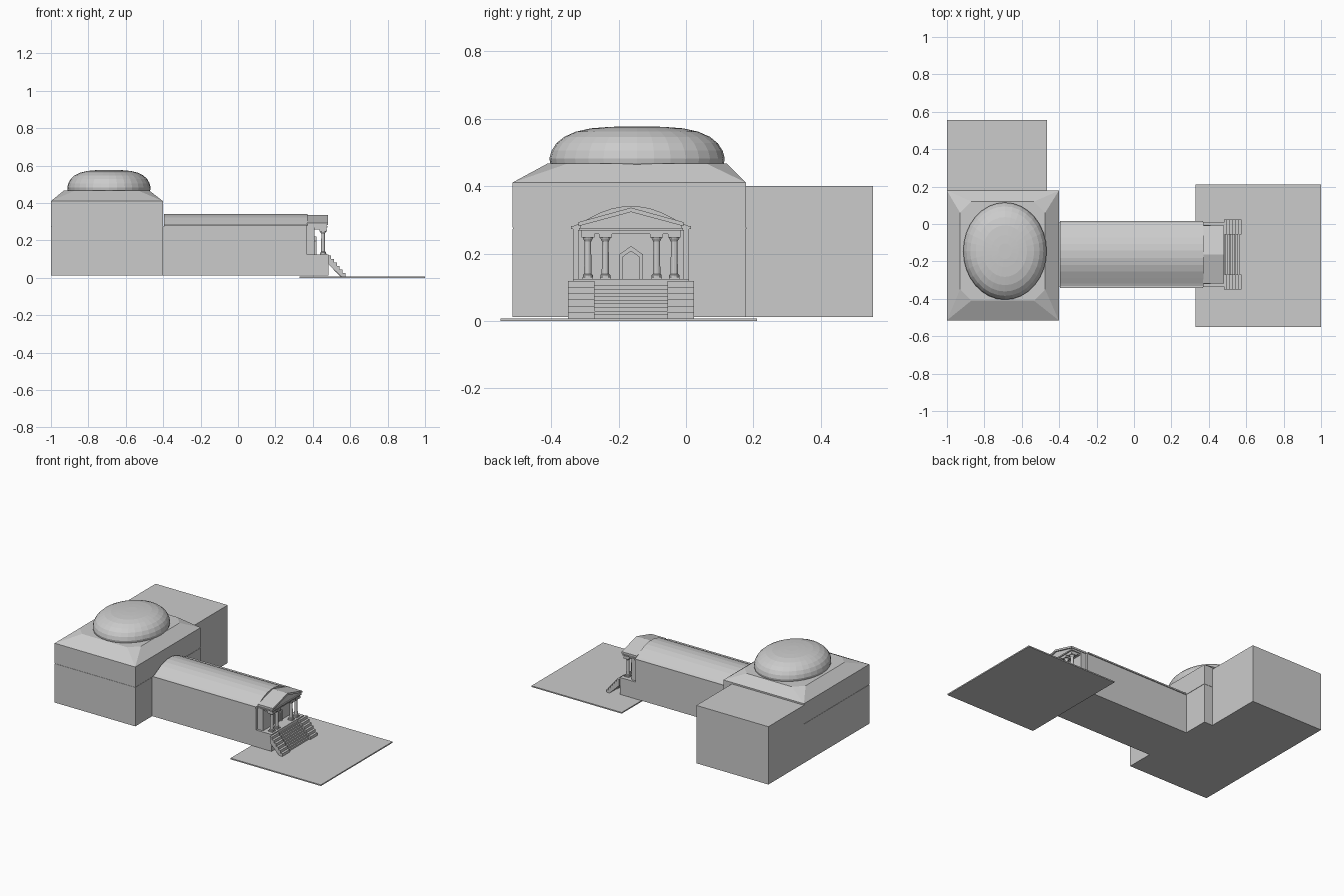
import bpy, bmesh, math

cube = bpy.data.objects.get("Cube")
if cube:
    bpy.data.objects.remove(cube)

stone = bpy.data.materials.new("pale grey stone")
stone.use_nodes = True
GREY = (0.6, 0.6, 0.6, 1)
stone.diffuse_color = GREY
stone.node_tree.nodes["Principled BSDF"].inputs["Base Color"].default_value = GREY

MID = -0.163  # centre line of the nave and porch


def finish(name, bm):
    bmesh.ops.recalc_face_normals(bm, faces=bm.faces)
    mesh = bpy.data.meshes.new(name)
    bm.to_mesh(mesh)
    bm.free()
    mesh.materials.append(stone)
    obj = bpy.data.objects.new(name, mesh)
    bpy.context.collection.objects.link(obj)
    return obj


def loft(name, rings):
    """Skin closed rings of points and cap both ends."""
    bm = bmesh.new()
    loops = [[bm.verts.new(p) for p in ring] for ring in rings]
    for a, b in zip(loops, loops[1:]):
        for i in range(len(a)):
            j = (i + 1) % len(a)
            bm.faces.new((a[i], a[j], b[j], b[i]))
    bm.faces.new(loops[0])
    bm.faces.new(loops[-1])
    return finish(name, bm)


def box(name, x0, x1, y0, y1, z0, z1):
    ring = [(x0, y0), (x1, y0), (x1, y1), (x0, y1)]
    return loft(name, [[(x, y, z) for x, y in ring] for z in (z0, z1)])


def along_x(name, profile, x0, x1):
    """Extrude a (side offset, z) profile along the nave."""
    return loft(name, [[(x, MID + d, z) for d, z in profile] for x in (x0, x1)])


def along_y(name, profile, y0, y1):
    return loft(name, [[(x, y, z) for x, z in profile] for y in (y0, y1)])


def mirrored(half):
    """Complete a half profile that runs from the outside to the centre line."""
    return half + [(-d, z) for d, z in reversed(half) if d > 0]


def lathe(name, cx, cy, profile, sides, rx=1, ry=1):
    rings = []
    for r, z in profile:
        angles = [2 * math.pi * i / sides for i in range(sides)]
        rings.append([(cx + rx * r * math.cos(a), cy + ry * r * math.sin(a), z) for a in angles])
    return loft(name, rings)


# Ground slab
box("forecourt", 0.33, 1.0, -0.55, 0.21, 0, 0.008)

# Main hall and its annex
box("hall_lower", -1, -0.402, -0.515, 0.178, 0.012, 0.273)
box("hall_upper", -0.998, -0.404, -0.513, 0.176, 0.273, 0.405)
box("hall_cornice", -1, -0.402, -0.515, 0.178, 0.277, 0.41)
box("annex", -1, -0.465, 0.178, 0.555, 0.012, 0.4)

# Sloping hall roof: rectangular eaves rising to a chamfered rectangle
eaves, top = [], []
cut = 0.06
for sx, sy in ((-1, -1), (1, -1), (1, 1), (-1, 1)):
    corner = (-1 if sx < 0 else -0.402, -0.515 if sy < 0 else 0.178)
    x = -0.93 if sx < 0 else -0.475
    y = -0.41 if sy < 0 else 0.12
    pair = [(x, y - sy * cut, 0.467), (x - sx * cut, y, 0.467)]
    top += pair if sx * sy > 0 else pair[::-1]
    eaves.append((*corner, 0.41))
bm = bmesh.new()
low = [bm.verts.new(p) for p in eaves]
high = [bm.verts.new(p) for p in top]
for i in range(4):
    j = (i + 1) % 4
    bm.faces.new((low[i], high[2 * i], high[2 * i + 1]))
    bm.faces.new((low[i], low[j], high[2 * j], high[2 * i + 1]))
bm.faces.new(low)
bm.faces.new(high)
finish("hall_roof", bm)

# Oval dome
dome = [(0.96, 0.455), (0.99, 0.468), (1, 0.482), (0.975, 0.505), (0.92, 0.527),
        (0.83, 0.546), (0.7, 0.561), (0.53, 0.571), (0.33, 0.575), (0.16, 0.577)]
lathe("dome", -0.69, -0.145, dome, 32, 0.223, 0.26)

# Nave with a barrel roof
box("nave_walls", -0.402, 0.37, MID - 0.172, MID + 0.172, 0.012, 0.273)
box("nave_cornice", -0.395, 0.37, MID - 0.178, MID + 0.178, 0.273, 0.282)
vault = [(0.174, 0.28), (0.155, 0.288), (0.125, 0.304), (0.09, 0.322), (0.055, 0.334), (0.02, 0.34)]
along_x("nave_roof", mirrored(vault), -0.395, 0.372)

# Porch: podium, rear wall and doorway
box("podium", 0.37, 0.484, MID - 0.172, MID + 0.172, 0.012, 0.125)
box("porch_wall", 0.37, 0.41, MID - 0.157, MID + 0.157, 0.125, 0.27)
door = mirrored([(0.036, 0.125), (0.036, 0.197), (0, 0.222)])
inner = mirrored([(0.024, 0.125), (0.024, 0.19), (0, 0.207)])
frame = door[:3] + door[3:] + inner[::-1]
along_x("door_frame", frame, 0.408, 0.42)
for side in (-1, 1):
    box("door_leaf", 0.408, 0.414, MID + side * 0.013 - 0.009, MID + side * 0.013 + 0.009, 0.125, 0.18)

# Columns in two pairs, with square bases and capitals
shaft = [(0.015, 0.129), (0.015, 0.136), (0.011, 0.14), (0.0095, 0.235), (0.015, 0.245), (0.015, 0.25)]
for d in (-0.128, -0.076, 0.076, 0.128):
    y = MID + d
    lathe("column", 0.455, y, shaft, 12)
    box("column_base", 0.438, 0.472, y - 0.016, y + 0.016, 0.123, 0.13)
    box("column_capital", 0.435, 0.475, y - 0.019, y + 0.019, 0.247, 0.258)

# Entablature and pediment
box("architrave", 0.38, 0.472, MID - 0.147, MID + 0.147, 0.258, 0.272)
gable = mirrored([(0.15, 0.27), (0.15, 0.288), (0, 0.328)])
along_x("pediment", gable, 0.37, 0.473)
box("pediment_ledge", 0.37, 0.479, MID - 0.154, MID + 0.154, 0.268, 0.276)
coping = [(-0.156, 0.281), (-0.156, 0.293), (0, 0.336), (0.156, 0.293), (0.156, 0.281), (0, 0.323)]
along_x("pediment_coping", coping, 0.37, 0.482)


# Stairs: stepped slabs with a sloping underside
def stairs(name, y0, y1, count, z_top, x_end, thick):
    x0, z0 = 0.482, 0.008
    run, rise = (x_end - x0) / count, (z_top - z0) / count
    profile = []
    for i in range(count):
        z = z_top - i * rise
        profile += [(x0 + i * run, z), (x0 + (i + 1) * run, z)]
    profile += [(x_end, z0), (x_end - thick, z0), (x0, z_top - rise - thick)]
    along_y(name, profile, y0, y1)


for name, side in (("left_stair_cheek", 1), ("right_stair_cheek", -1)):
    a, b = sorted((MID + side * 0.108, MID + side * 0.187))
    stairs(name, a, b, 6, 0.118, 0.575, 0.025)
stairs("entrance_steps", MID - 0.108, MID + 0.108, 9, 0.105, 0.565, 0.02)
